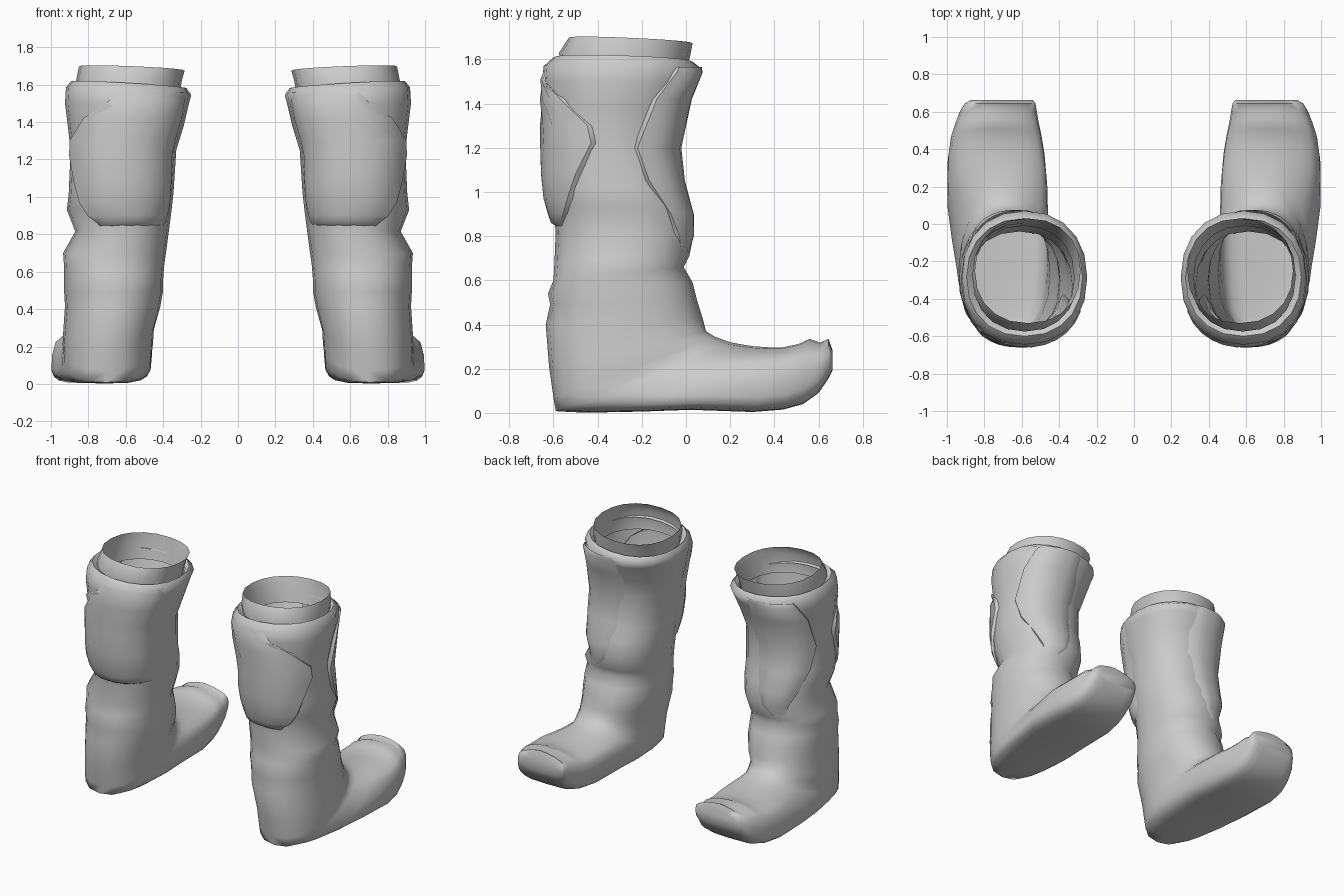
import bpy, math

if "Cube" in bpy.data.objects:
    bpy.data.objects.remove(bpy.data.objects["Cube"])

leather = bpy.data.materials.new("grey_leather")
leather.diffuse_color = (0.6, 0.6, 0.6, 1)
leather.use_nodes = True
leather.node_tree.nodes["Principled BSDF"].inputs["Base Color"].default_value = leather.diffuse_color
SEG = 20


def power(v, n):
    return math.copysign(abs(v) ** (2 / n), v)


def ring_point(ring, th, taper=0.0):
    """Point on a tilted superellipse; th = 0 is the back/sole end, +x is the outer side."""
    ya, za, yb, zb, x0, x1, na, nb = ring
    n = na + (nb - na) * (1 - math.cos(th)) / 2
    u, s = -power(math.cos(th), n), power(math.sin(th), n)
    if s > 0:
        s *= 1 - taper * (u + 1) / 2
    x = (x0 + x1) / 2 + s * (x1 - x0) / 2
    return (x, (ya + yb) / 2 + u * (yb - ya) / 2, (za + zb) / 2 + u * (zb - za) / 2)


def skin(name, rows, closed, cap=False, angle=50):
    """Surface through rows of points, mirrored to make the pair."""
    cols = len(rows[0])
    faces = []
    for i in range(len(rows) - 1):
        for j in range(cols if closed else cols - 1):
            k = (j + 1) % cols
            faces.append((i * cols + j, (i + 1) * cols + j, (i + 1) * cols + k, i * cols + k))
    if cap:
        first = (len(rows) - 1) * cols
        faces.append(tuple(reversed(range(first, first + cols))))
    mesh = bpy.data.meshes.new(name)
    mesh.from_pydata([p for row in rows for p in row], [], faces)
    mesh.materials.append(leather)
    obj = bpy.data.objects.new(name, mesh)
    bpy.context.collection.objects.link(obj)
    bpy.ops.object.select_all(action='DESELECT')
    obj.select_set(True)
    bpy.context.view_layer.objects.active = obj
    bpy.ops.object.shade_smooth_by_angle(angle=math.radians(angle))
    mirror = obj.modifiers.new("pair", 'MIRROR')
    mirror.use_mirror_merge = False
    return obj


def loop(ring, tilt=0.0, taper=0.0):
    pts = [ring_point(ring, 2 * math.pi * j / SEG, taper) for j in range(SEG)]
    return [(x, y, z + tilt * (x - 0.6)) for x, y, z in pts]


# Shaft rings: back y, back z, front y, front z, inner x, outer x
shaft = [
    (-.555, 1.58, .005, 1.565, .305, .865),
    (-.60, 1.61, .03, 1.59, .275, .895),
    (-.645, 1.57, .07, 1.56, .25, .92),
    (-.65, 1.50, .05, 1.50, .262, .925),
    (-.63, 1.38, -.005, 1.38, .29, .91),
    (-.625, 1.25, -.04, 1.25, .33, .895),
    (-.62, 1.02, -.015, 1.02, .345, .905),
    (-.60, .93, .02, .93, .355, .915),
    (-.59, .82, .035, .81, .37, .87),
    (-.595, .69, .015, .71, .385, .935),
    (-.60, .60, -.01, .66, .395, .93),
    (-.625, .54, .03, .59, .40, .93),
    (-.615, .49, .05, .51, .40, .93),
    (-.635, .40, .075, .43, .415, .925),
]
shaft = [r + (2.2, 2.2) for r in shaft]

# Foot rings swing from the ankle to the toe; the last two values square off sole and top
foot = [
    (-.62, .21, .09, .37, .45, .94, 2.2, 2.2),
    (-.60, .07, .13, .345, .455, .95, 2.3, 2.2),
    (-.59, .008, .17, .33, .46, .95, 2.4, 2.2),
    (-.51, .003, .20, .32, .46, .96, 2.9, 2.2),
    (-.40, .002, .24, .312, .46, .967, 3.6, 2.2),
    (-.20, .006, .30, .302, .46, .99, 4.5, 2.2),
    (.02, .014, .37, .297, .463, 1.014, 4.8, 2.2),
    (.30, .004, .44, .297, .478, 1.012, 4.8, 2.2),
    (.44, .015, .51, .312, .495, .995, 4.6, 2.1),
    (.53, .04, .56, .335, .51, .97, 4.5, 1.9),
    (.60, .09, .607, .318, .52, .945, 4.2, 1.8),
    (.645, .155, .645, .335, .527, .918, 3.8, 1.7),
    (.662, .19, .663, .285, .54, .885, 3.2, 1.8),
]
rows = [loop(r, .06 if i < 3 else 0) for i, r in enumerate(shaft)]
rows += [loop(r, 0, min(.15, .05 * (i + 1))) for i, r in enumerate(foot)]
skin("boot", rows, True, cap=True, angle=75)

# Inner lining collar standing out of the shaft
collar = [
    (-.53, 1.70, .03, 1.675, .285, .85, 2.2, 2.2),
    (-.575, 1.63, .02, 1.62, .30, .865, 2.2, 2.2),
    (-.56, 1.50, -.01, 1.50, .32, .86, 2.2, 2.2),
]
skin("lining_collar", [loop(r, .04 if i == 0 else 0) for i, r in enumerate(collar)], True)


def on_shaft(z, th, offset):
    """Point on the shaft at a height and angle, pushed outward."""
    for a, b in zip(shaft[2:], shaft[3:]):
        if b[1] <= z <= a[1]:
            break
    t = (a[1] - z) / (a[1] - b[1])
    ring = [p + (q - p) * t for p, q in zip(a, b)]
    ring[1] = ring[3] = z
    x, y, z = ring_point(ring, th)
    return (x + math.sin(th) * offset, y - math.cos(th) * offset, z)


def overlay(name, edges, lift, steps):
    """Leather layer over the shaft; edges hold height, first angle, last angle, lift factor."""
    out = []
    for z, t0, t1, f in edges:
        row = []
        for s in steps:
            off = lift(s) * f if 0 < s < 1 else -.012
            row.append(on_shaft(z, t0 + (t1 - t0) * s, off))
        out.append(row)
    return skin(name, out, False, angle=50)


STEPS = (0, .12, .25, .38, .5, .62, .74, .86, .97, 1)

# Raised panel on the back, blending in on the inner side and folded on the outer side
overlay("back_panel", [
    (1.56, -1.2, .2, -.2), (1.51, -1.3, .3, .35), (1.42, -1.35, .8, .7), (1.30, -1.35, 1.3, .95),
    (1.22, -1.35, 1.36, 1), (1.08, -1.35, 1.08, 1.05), (.97, -1.35, .86, 1),
    (.90, -1.3, .68, .8), (.86, -1.25, .5, .5), (.84, -1.2, .45, -.4)],
    lambda s: .036 * min(1, .25 + s * 2.5, .45 + (1 - s) * 2), STEPS)

# Wrapped flap on the outer front, with its free edge toward the outer side
overlay("front_flap", [
    (1.565, 2.3, 3.3, .3), (1.54, 2.25, 3.35, .9), (1.42, 2.05, 3.4, .9), (1.20, 1.85, 3.4, 1),
    (1.05, 2.0, 3.35, 1), (.90, 2.25, 3.3, .8), (.80, 2.42, 3.2, .4), (.73, 2.6, 3.0, -.2)],
    lambda s: .03 * min(1, .15 + (1 - s) * 1.5, .5 + s * 2), tuple(1 - s for s in reversed(STEPS)))
